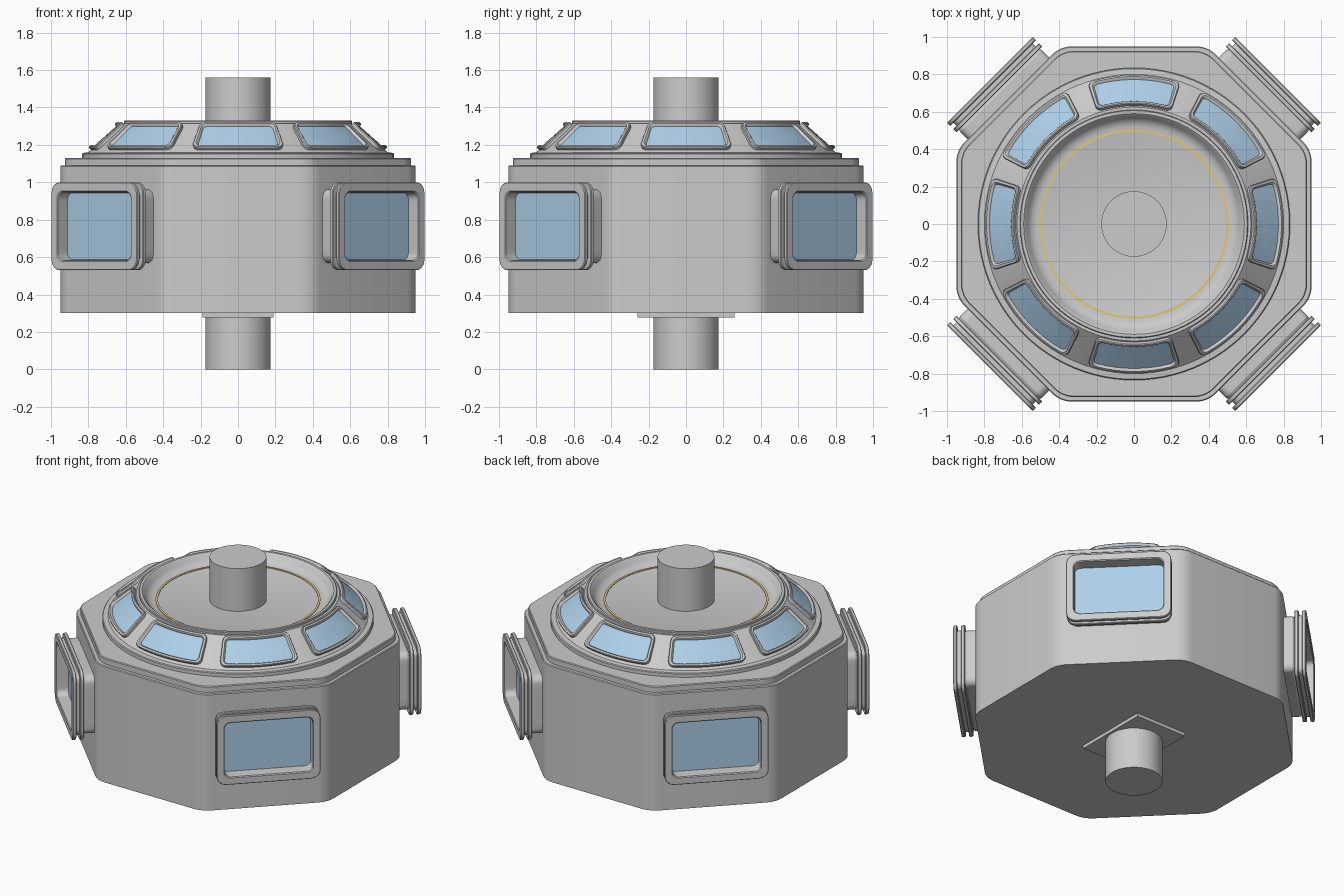
import bpy, bmesh
from math import sin, cos, pi, radians
from mathutils import Vector

if "Cube" in bpy.data.objects:
    bpy.data.objects.remove(bpy.data.objects["Cube"])


def material(name, rgb):
    m = bpy.data.materials.new(name)
    m.diffuse_color = (*rgb, 1)
    m.use_nodes = True
    m.node_tree.nodes["Principled BSDF"].inputs["Base Color"].default_value = m.diffuse_color
    return m


GLASS = material("blue_glass", (0.42, 0.63, 0.82))
GOLD = material("gold", (0.75, 0.58, 0.22))


def loft(name, stacks, start=False, end=False, mat=None):
    """Each stack is a list of equal-length closed loops, bridged in order."""
    bm = bmesh.new()
    for loops in stacks:
        rings = [[bm.verts.new(p) for p in loop] for loop in loops]
        n = len(rings[0])
        for a, b in zip(rings, rings[1:]):
            for i in range(n):
                j = (i + 1) % n
                bm.faces.new((a[i], a[j], b[j], b[i]))
        if start:
            bm.faces.new(rings[0][::-1])
        if end:
            bm.faces.new(rings[-1])
    me = bpy.data.meshes.new(name)
    bm.to_mesh(me)
    bm.free()
    ob = bpy.data.objects.new(name, me)
    bpy.context.collection.objects.link(ob)
    if mat:
        me.materials.append(mat)
    bpy.ops.object.select_all(action='DESELECT')
    ob.select_set(True)
    bpy.context.view_layer.objects.active = ob
    bpy.ops.object.shade_smooth_by_angle(angle=radians(25))
    return ob


def circle(r, z, n=96):
    return [(r * cos(2 * pi * i / n), r * sin(2 * pi * i / n), z) for i in range(n)]


def octagon(apothem, z, rad=0.15, seg=6):
    pts = []
    for k in range(8):
        c = pi / 8 + k * pi / 4
        d = (apothem - rad) / cos(pi / 8)
        for i in range(seg + 1):
            a = c - pi / 8 + pi / 4 * i / seg
            pts.append((d * cos(c) + rad * cos(a), d * sin(c) + rad * sin(a), z))
    return pts


def rounded_rect(hu, hv, r, seg=5, sub=8):
    """Counter-clockwise outline with subdivided straight edges."""
    arcs = []
    for k, (su, sv) in enumerate(((1, -1), (1, 1), (-1, 1), (-1, -1))):
        arcs.append([(su * (hu - r) + r * cos(pi / 2 * (k - 1 + i / seg)),
                      sv * (hv - r) + r * sin(pi / 2 * (k - 1 + i / seg)))
                     for i in range(seg + 1)])
    pts = []
    for k in range(4):
        pts += arcs[k]
        p, q = arcs[k][-1], arcs[(k + 1) % 4][0]
        pts += [(p[0] + (q[0] - p[0]) * i / sub, p[1] + (q[1] - p[1]) * i / sub)
                for i in range(1, sub)]
    return pts


# Octagonal hull with stepped lid
loft("hull", [[octagon(0.95, 0.30), octagon(0.95, 1.085), octagon(0.945, 1.09),
               octagon(0.925, 1.09), octagon(0.925, 1.125), octagon(0.92, 1.13)]],
     start=True, end=True)

# Conical roof with rim and recessed floor
roof = [(0.835, 1.12), (0.835, 1.152), (0.83, 1.157), (0.80, 1.16), (0.625, 1.315),
        (0.61, 1.315), (0.61, 1.326), (0.606, 1.33), (0.59, 1.33), (0.58, 1.322),
        (0.565, 1.295), (0.545, 1.278), (0.52, 1.27)]
loft("roof", [[circle(r, z) for r, z in roof]], end=True)
loft("gold_ring", [[circle(0.507, 1.27), circle(0.507, 1.274),
                    circle(0.493, 1.274), circle(0.493, 1.27)]], mat=GOLD)

# Docking tubes above and below, and the mounting plate
for name, z0, z1 in (("top_tube", 1.26, 1.56), ("bottom_tube", 0.0, 0.31)):
    loft(name, [[circle(0.175, z0, 64), circle(0.175, z1, 64)]], start=True, end=True)
plate = [(0.19, -0.26), (0.19, 0.26), (-0.19, 0.26), (-0.19, -0.26)]
loft("bottom_plate", [[[(x, y, z) for x, y in plate] for z in (0.278, 0.302)]],
     start=True, end=True)


# Curved windows around the roof cone
def cone_loop(angle, hu, hv, r, n):
    out = []
    for u, v in rounded_rect(hu, hv, r):
        s = 0.122 + v
        rad = 0.80 - 0.749 * s + 0.663 * n
        z = 1.16 + 0.663 * s + 0.749 * n
        a = angle + u / 0.715
        out.append((rad * cos(a), rad * sin(a), z))
    return out


angles = [k * pi / 4 for k in range(8)]
frame = [(0.227, 0.103, 0.035, -0.01), (0.227, 0.103, 0.035, 0.016),
         (0.223, 0.099, 0.032, 0.021), (0.211, 0.088, 0.027, 0.021),
         (0.207, 0.084, 0.024, 0.017), (0.202, 0.079, 0.02, 0.004)]
pane = [(0.204, 0.081, 0.02, 0.006), (0.165, 0.042, 0.01, 0.006), (0.124, 0.001, 0.0005, 0.006)]
loft("roof_window_frames", [[cone_loop(a, *f) for f in frame] for a in angles])
loft("roof_window_glass", [[cone_loop(a, *f) for f in pane] for a in angles],
     end=True, mat=GLASS)


# Flanged box windows on the four diagonal sides
def side_loop(angle, hu, hv, r, d):
    n, t = Vector((cos(angle), sin(angle), 0)), Vector((-sin(angle), cos(angle), 0))
    return [n * d + t * u + Vector((0, 0, 0.765 + v)) for u, v in rounded_rect(hu, hv, r)]


def flange(d0, d1, hu=0.325, hv=0.235):
    b = 0.004
    return [(hu - b, hv - b, 0.056, d0), (hu, hv, 0.06, d0 + b),
            (hu, hv, 0.06, d1 - b), (hu - b, hv - b, 0.056, d1)]


port = ([(0.31, 0.197, 0.045, 0.93), (0.31, 0.197, 0.045, 1.005), (0.303, 0.19, 0.04, 1.018)]
        + flange(1.018, 1.042) + [(0.3, 0.208, 0.045, 1.042), (0.3, 0.208, 0.045, 1.066)]
        + flange(1.066, 1.089) + [(0.281, 0.189, 0.042, 1.089), (0.276, 0.183, 0.04, 1.084),
                                  (0.276, 0.178, 0.035, 1.0)])
diagonals = [pi / 4 + k * pi / 2 for k in range(4)]
loft("side_window_frames", [[side_loop(a, *p) for p in port] for a in diagonals])
loft("side_window_glass", [[side_loop(a, 0.278, 0.18, 0.035, d) for d in (1.0, 1.012)]
                           for a in diagonals], end=True, mat=GLASS)
